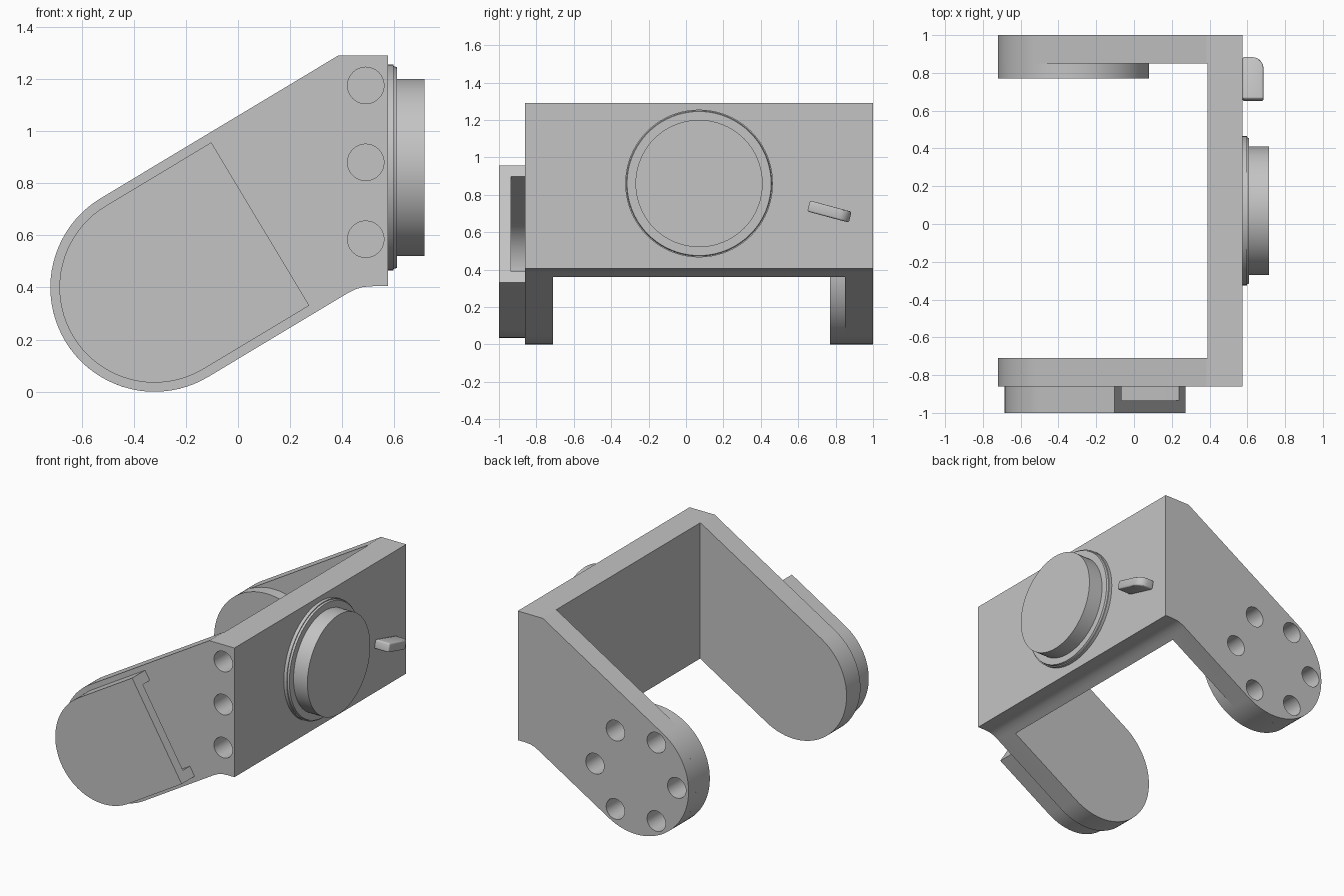
import bpy, bmesh, math
from mathutils import Matrix, Vector

cube = bpy.data.objects.get("Cube")
if cube:
    bpy.data.objects.remove(cube, do_unlink=True)

GREY = (0.55, 0.55, 0.55, 1)
mat = bpy.data.materials.new("plain grey")
mat.use_nodes = True
mat.diffuse_color = GREY
mat.node_tree.nodes["Principled BSDF"].inputs["Base Color"].default_value = GREY

TILT = math.radians(31)      # slope of the arms
PIVOT = (-0.32, 0.40)        # x, z of the arm ends
FRONT, BACK = -0.86, 1.0     # outer faces of the arms
PLATE = 0.575                # outer face of the joining plate


def arc(radius, start, end, steps=40, centre=PIVOT):
    return [(centre[0] + radius * math.cos(start + (end - start) * i / steps),
             centre[1] + radius * math.sin(start + (end - start) * i / steps))
            for i in range(steps + 1)]


def round_end(radius):
    return arc(radius, TILT + math.pi / 2, TILT + math.pi * 1.5)


def tongue(radius, length):
    """Round-ended strip that runs up the slope from the pivot."""
    along = Vector((math.cos(TILT), math.sin(TILT))) * length
    rim = round_end(radius)
    return rim + [tuple(Vector(rim[-1]) + along), tuple(Vector(rim[0]) + along)]


def prism(name, outline, y0, y1):
    """Extrude an x-z outline from y0 to y1."""
    bm = bmesh.new()
    face = bm.faces.new([bm.verts.new((x, y0, z)) for x, z in outline])
    side = bmesh.ops.extrude_face_region(bm, geom=[face])["geom"]
    bmesh.ops.translate(bm, vec=(0, y1 - y0, 0),
                        verts=[v for v in side if isinstance(v, bmesh.types.BMVert)])
    bmesh.ops.recalc_face_normals(bm, faces=bm.faces)
    mesh = bpy.data.meshes.new(name)
    bm.to_mesh(mesh)
    bm.free()
    obj = bpy.data.objects.new(name, mesh)
    bpy.context.collection.objects.link(obj)
    mesh.materials.append(mat)
    return obj


def disc(name, radius, y0, y1, centre=PIVOT, steps=40):
    return prism(name, arc(radius, 0, math.tau, steps, centre)[:-1], y0, y1)


def cut(obj, cutter):
    mod = obj.modifiers.new("cut", "BOOLEAN")
    mod.object, mod.operation, mod.solver = cutter, "DIFFERENCE", "EXACT"
    finish(obj, mod)
    bpy.data.objects.remove(cutter, do_unlink=True)


def join(obj, other):
    mod = obj.modifiers.new("join", "BOOLEAN")
    mod.object, mod.operation, mod.solver = other, "UNION", "EXACT"
    finish(obj, mod)
    bpy.data.objects.remove(other, do_unlink=True)


def finish(obj, mod):
    select(obj)
    bpy.ops.object.modifier_apply(modifier=mod.name)


def select(obj):
    bpy.ops.object.select_all(action="DESELECT")
    obj.select_set(True)
    bpy.context.view_layer.objects.active = obj


# Bracket: one side outline, hollowed between the arms
rim = round_end(0.40)
outline = rim + [(0.42, 0.378), (0.45, 0.393), (0.48, 0.402), (0.52, 0.405),
                 (PLATE, 0.405), (PLATE, 1.29), (0.385, 1.29)]
bracket = prism("bracket", outline, FRONT, BACK)
cut(bracket, prism("gap", [(-1, -1), (0.39, -1), (0.39, 2), (-1, 2)], -0.71, 0.85))

# Round boss on the inside of the back arm
join(bracket, disc("boss", 0.40, 0.77, 0.92, steps=80))

# Three holes in the front edge, a ring of six in the back arm
for z in (0.585, 0.88, 1.175):
    cut(bracket, disc("hole", 0.07, FRONT - 0.1, FRONT + 0.25, (0.49, z), 32))
for centre in arc(0.31, 0, math.tau, 6)[:-1]:
    cut(bracket, disc("hole", 0.07, BACK - 0.2, BACK + 0.1, centre, 32))

# Hollow cover on the front arm, open at its upper end
cover = prism("front_cover", tongue(0.365, 0.473), -1.0, FRONT)
cut(cover, prism("cavity", tongue(0.295, 0.6), -0.935, FRONT + 0.1))

# Flange and knob on the plate, turned so their axis runs along x
turn = Matrix.Translation((PLATE, 0.07, 0.86)) @ Matrix.Rotation(math.pi / 2, 4, "Z")
flange = disc("flange", 0.395, -0.035, 0, (0, 0), 80)
knob = disc("knob", 0.34, -0.14, 0, (0, 0), 80)
for v in flange.data.vertices:
    if v.co.y < -0.01:
        v.co.x *= 0.975
        v.co.z *= 0.975
step = disc("flange_rim", 0.395, -0.022, 0, (0, 0), 80)
join(flange, step)
for obj in (flange, knob):
    obj.data.transform(turn)

# Small slanted lever beside the knob, rounded at its far corner
lever_side = ([(-0.115, 0), (-0.115, 0.11)]
              + arc(0.06, math.pi / 2, 0, 8, (0.055, 0.05)) + [(0.115, 0)])
lever = prism("lever", lever_side, -0.03, 0.03)
axes = Matrix(((0, 0, 1, 0), (1, 0, 0, 0), (0, 1, 0, 0), (0, 0, 0, 1)))
lever.data.transform(Matrix.Translation((PLATE, 0.767, 0.71))
                     @ Matrix.Rotation(math.radians(-15), 4, "X") @ axes)
bevel = lever.modifiers.new("soft edges", "BEVEL")
bevel.width, bevel.segments = 0.01, 3
finish(lever, bevel)

for obj in (bracket, cover, flange, knob, lever):
    select(obj)
    bpy.ops.object.shade_smooth_by_angle(angle=math.radians(30))
